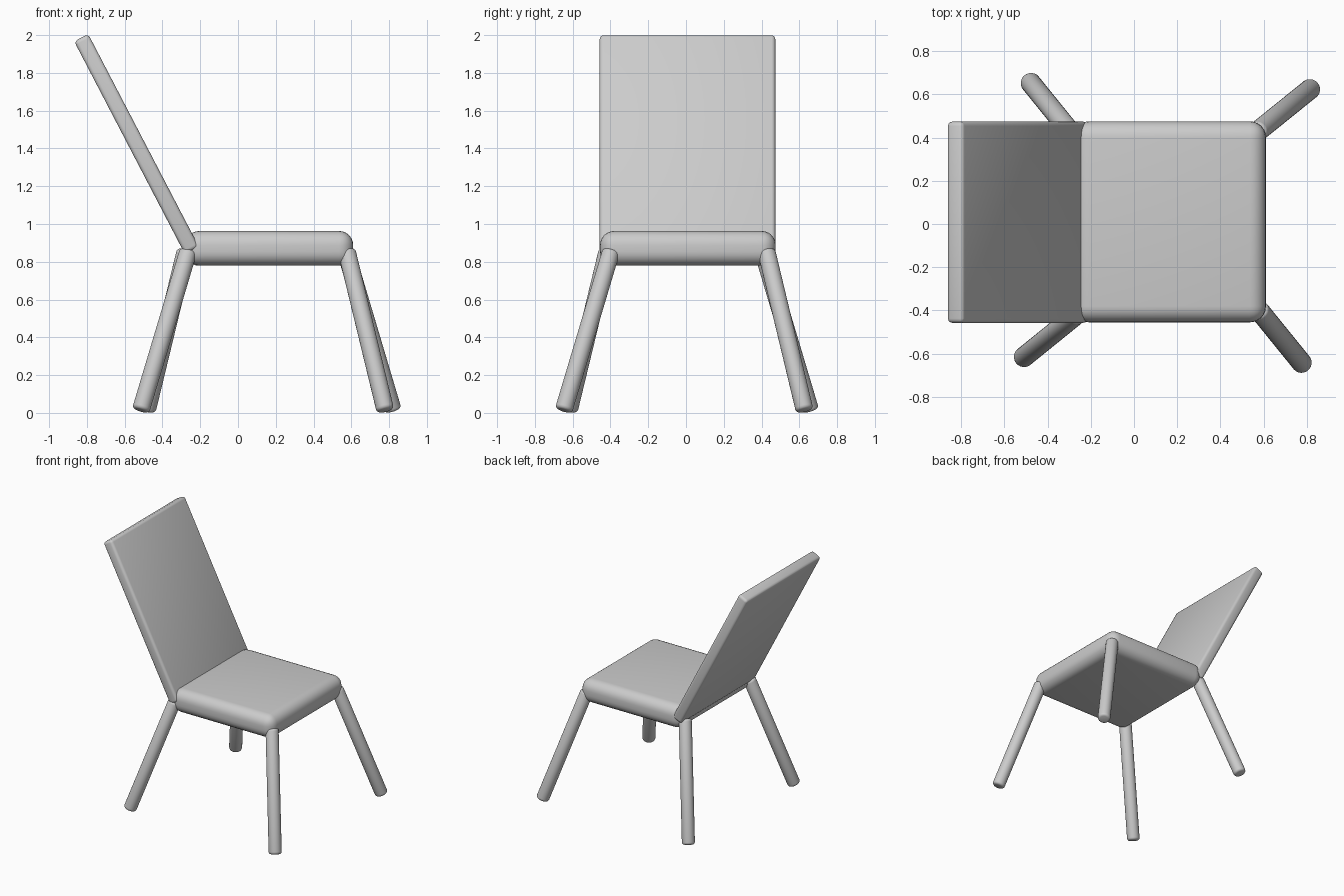
import bpy, math
from mathutils import Vector

if "Cube" in bpy.data.objects:
    bpy.data.objects.remove(bpy.data.objects["Cube"])


def finish(obj, name, width, segments):
    obj.name = name
    bpy.ops.object.transform_apply(location=False, rotation=False, scale=True)
    mod = obj.modifiers.new("rounding", "BEVEL")
    mod.width = width
    mod.segments = segments
    mod.limit_method = "ANGLE"
    mod.angle_limit = math.radians(40)
    bpy.ops.object.shade_smooth()


def box(name, centre, size, tilt, width, segments):
    bpy.ops.mesh.primitive_cube_add(size=1, location=centre, rotation=(0, tilt, 0))
    obj = bpy.context.object
    obj.scale = size
    finish(obj, name, width, segments)


def leg(name, foot, top, radius=0.047):
    foot, top = Vector(foot), Vector(top)
    axis = top - foot
    bpy.ops.mesh.primitive_cylinder_add(vertices=24, radius=radius, depth=axis.length,
                                        location=(foot + top) / 2)
    obj = bpy.context.object
    obj.rotation_euler = axis.to_track_quat("Z", "Y").to_euler()
    finish(obj, name, 0.018, 3)


# Padded seat
box("seat", (0.165, 0.01, 0.871), (0.89, 0.93, 0.184), 0, 0.075, 6)

# Leaning back panel
box("backrest", (-0.537, 0.008, 1.423), (0.084, 0.93, 1.27),
    math.radians(-27.5), 0.02, 3)

# Splayed legs, each with its own slightly irregular angle
leg("front_left_leg", (-0.515, -0.62, 0.013), (-0.262, -0.415, 0.86))
leg("front_right_leg", (0.78, -0.648, 0.013), (0.575, -0.395, 0.86))
leg("back_left_leg", (-0.482, 0.658, 0.013), (-0.277, 0.405, 0.86))
leg("back_right_leg", (0.82, 0.628, 0.013), (0.568, 0.425, 0.86))
